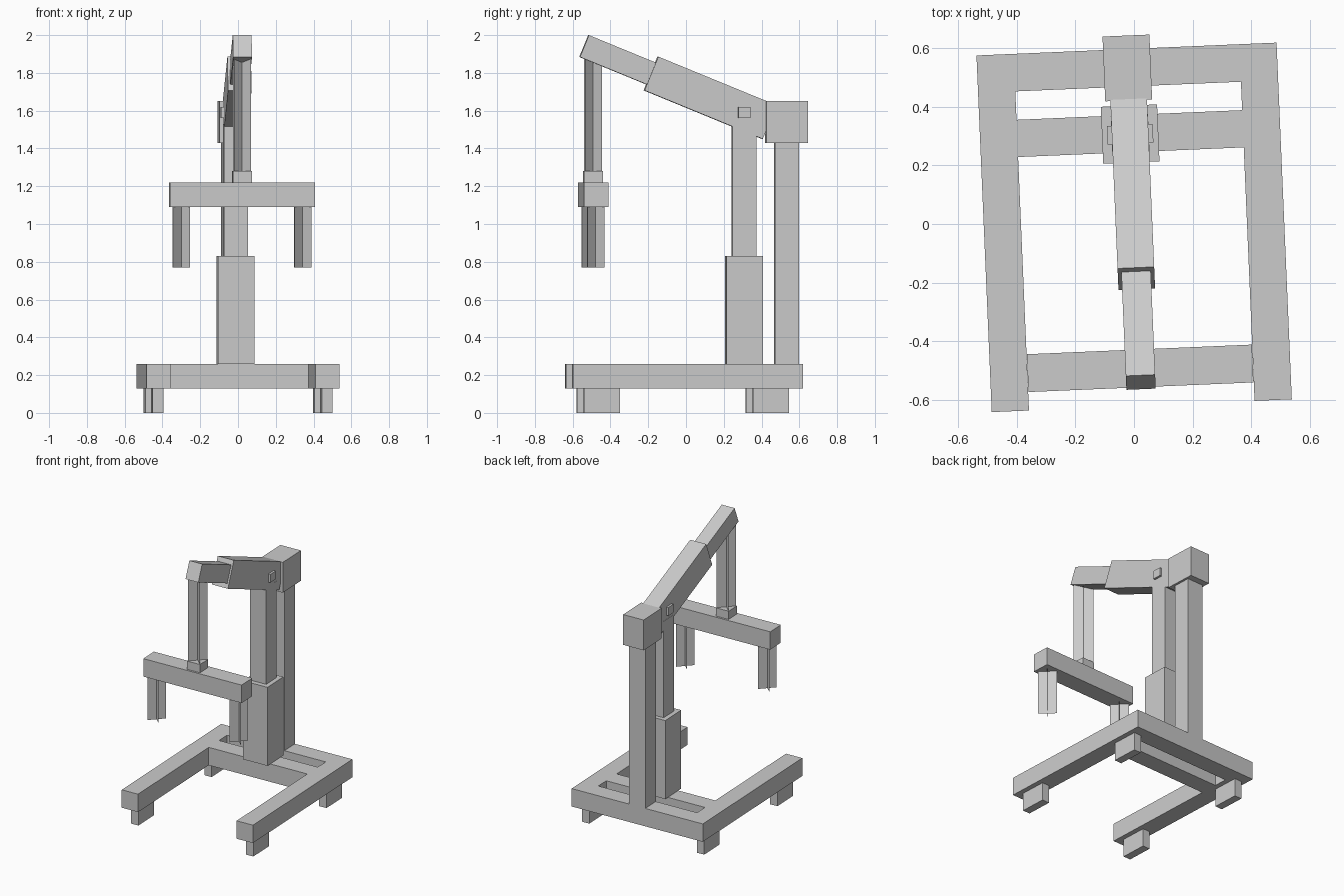
import bpy, bmesh, math
from mathutils import Matrix, Vector

old = bpy.data.objects.get("Cube")
if old:
    bpy.data.objects.remove(old, do_unlink=True)

# Single plain grey
grey = bpy.data.materials.new("plain grey")
grey.use_nodes = True
colour = (0.6, 0.6, 0.6, 1)
grey.diffuse_color = colour
grey.node_tree.nodes["Principled BSDF"].inputs["Base Color"].default_value = colour

# The whole machine stands turned slightly about the vertical
TURN = Matrix.Rotation(math.radians(2.45), 4, 'Z')


def finish(name, bm, matrix):
    mesh = bpy.data.meshes.new(name)
    bm.to_mesh(mesh)
    bm.free()
    mesh.materials.append(grey)
    obj = bpy.data.objects.new(name, mesh)
    obj.matrix_world = TURN @ matrix
    bpy.context.collection.objects.link(obj)
    return obj


def box(name, x, y, z, tilt=0.0, origin=(0, 0, 0)):
    """Box from (min, max) ranges, optionally tilted about x at an origin."""
    bm = bmesh.new()
    bmesh.ops.create_cube(bm, size=1)
    for v in bm.verts:
        v.co = Vector([(r[0] + r[1]) / 2 + c * (r[1] - r[0])
                       for r, c in zip((x, y, z), v.co)])
    return finish(name, bm, Matrix.Translation(origin) @ Matrix.Rotation(tilt, 4, 'X'))


def sym(h):
    return (-h, h)


def around(centre, half):
    return (centre - half, centre + half)


def crossed_strips(name, x, y, z, half):
    """Two thin upright strips crossing on the diagonals."""
    bm = bmesh.new()
    for s in (1, -1):
        ends = [(-half, -half * s), (half, half * s)]
        low = [bm.verts.new((a, b, z[0])) for a, b in ends]
        high = [bm.verts.new((a, b, z[1])) for a, b in ends]
        bm.faces.new((low[0], low[1], high[1], high[0]))
    return finish(name, bm, Matrix.Translation((x, y, 0)))


# Base frame: side rails, two cross beams and four feet
BASE_Z = (0.13, 0.26)
for side, sx in (("left", 1), ("right", -1)):
    box(f"{side}_base_rail", around(sx * 0.4485, 0.0635), (-0.62, 0.597), BASE_Z)
    for end, y in (("front", -0.465), ("back", 0.43)):
        box(f"{side}_{end}_foot", around(sx * 0.4485, 0.0285), around(y, 0.095), (0, 0.13))
box("back_cross_beam", sym(0.385), (0.469, 0.597), BASE_Z)
box("middle_cross_beam", sym(0.385), (0.245, 0.372), BASE_Z)

# Mast, head block and lifting column
box("mast", sym(0.0635), (0.469, 0.597), (0.26, 1.43))
box("mast_head", sym(0.08), (0.422, 0.643), (1.43, 1.65))
box("column_sleeve", sym(0.096), (0.21, 0.404), (0.26, 0.83))
box("lifting_column", sym(0.0635), (0.245, 0.372), (0.83, 1.53))
box("pivot_pin", sym(0.078), around(0.306, 0.032), (1.56, 1.62))

# Telescopic boom sloping up towards the front
TIP = (0, -0.54, 1.942)
SLOPE = math.radians(-22.3)
box("boom_inner", sym(0.05), (0, 0.45), sym(0.0625), SLOPE, TIP)
box("boom_outer", sym(0.0625), (0.383, 1.06), sym(0.0965), SLOPE, TIP)

# Hanger, spreader bar and its drop strips
HANG_Y = -0.4925
crossed_strips("hanger_strips", 0, HANG_Y, (1.28, 1.89), 0.0455)
box("hanger_block", sym(0.05), around(HANG_Y, 0.05), (1.22, 1.28))
box("spreader_bar", sym(0.384), around(HANG_Y, 0.0645), (1.09, 1.22))
for side, sx in (("left", 1), ("right", -1)):
    crossed_strips(f"{side}_drop_strips", sx * 0.321, HANG_Y, (0.77, 1.09), 0.0445)
